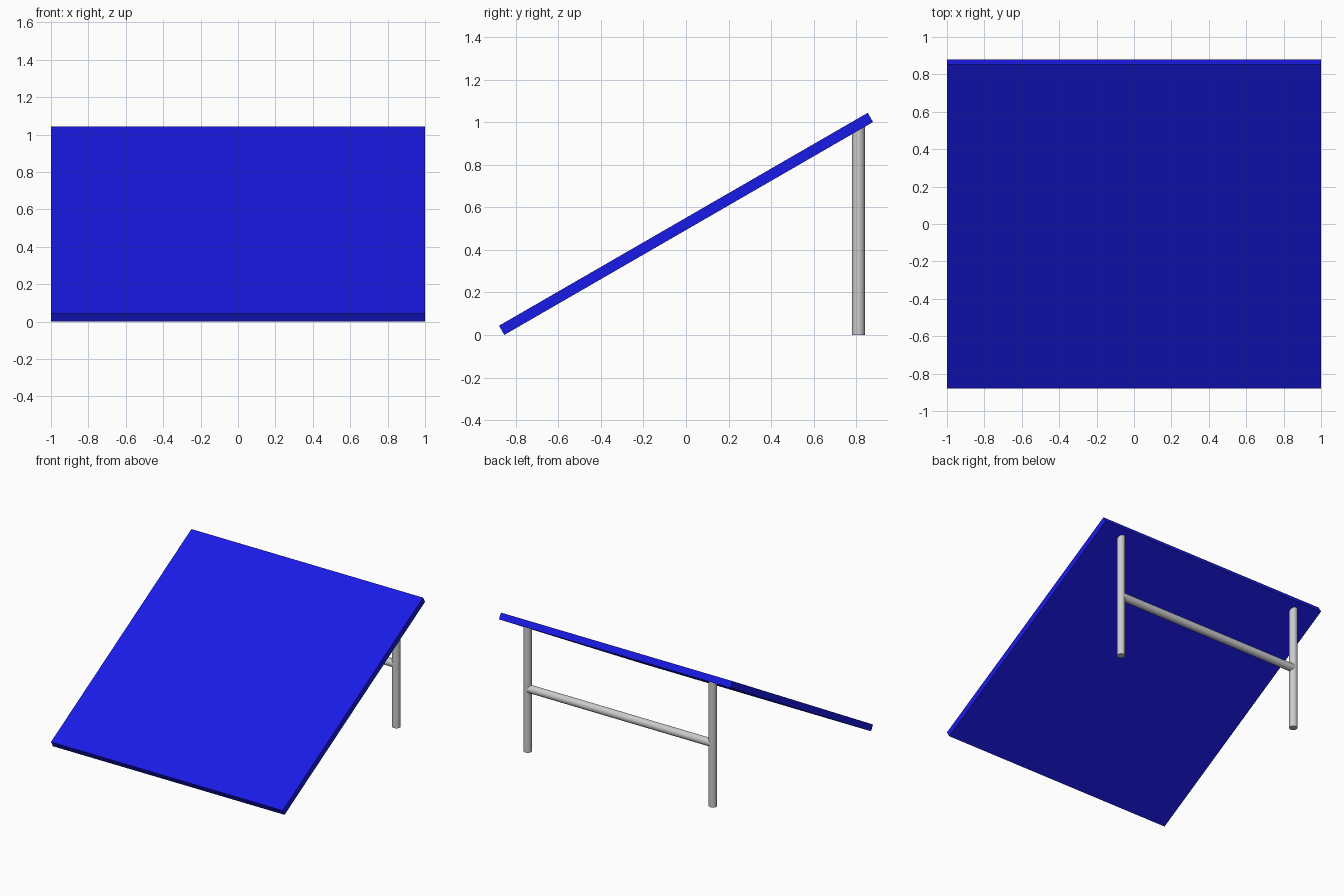
import bpy
from math import radians

if "Cube" in bpy.data.objects:
    bpy.data.objects.remove(bpy.data.objects["Cube"])


def material(name, color):
    m = bpy.data.materials.new(name)
    m.diffuse_color = color
    m.use_nodes = True
    m.node_tree.nodes["Principled BSDF"].inputs["Base Color"].default_value = m.diffuse_color
    return m


def tube(name, location, length, rotation=(0, 0, 0), radius=0.03):
    bpy.ops.mesh.primitive_cylinder_add(vertices=32, radius=radius, depth=length,
                                        location=location, rotation=rotation)
    ob = bpy.context.object
    ob.name = name
    bpy.ops.object.shade_smooth_by_angle(angle=radians(30))
    return ob


# Tilted panel
bpy.ops.mesh.primitive_cube_add(size=1, location=(0, 0, 0.522), rotation=(radians(30), 0, 0))
panel = bpy.context.object
panel.name = "panel"
panel.scale = (2, 2, 0.05)
panel.data.materials.append(material("panel_blue", (0.01, 0.01, 0.8, 1)))

# Rear legs, tops sunk into the panel
LEG_Y, LEG_H = 0.81, 0.98
for side, x in (("left", -0.8), ("right", 0.8)):
    tube(side + "_leg", (x, LEG_Y, LEG_H / 2), LEG_H)

# Crossbar between the leg centres
tube("crossbar", (0, LEG_Y, LEG_H / 2), 1.6, (0, radians(90), 0))
